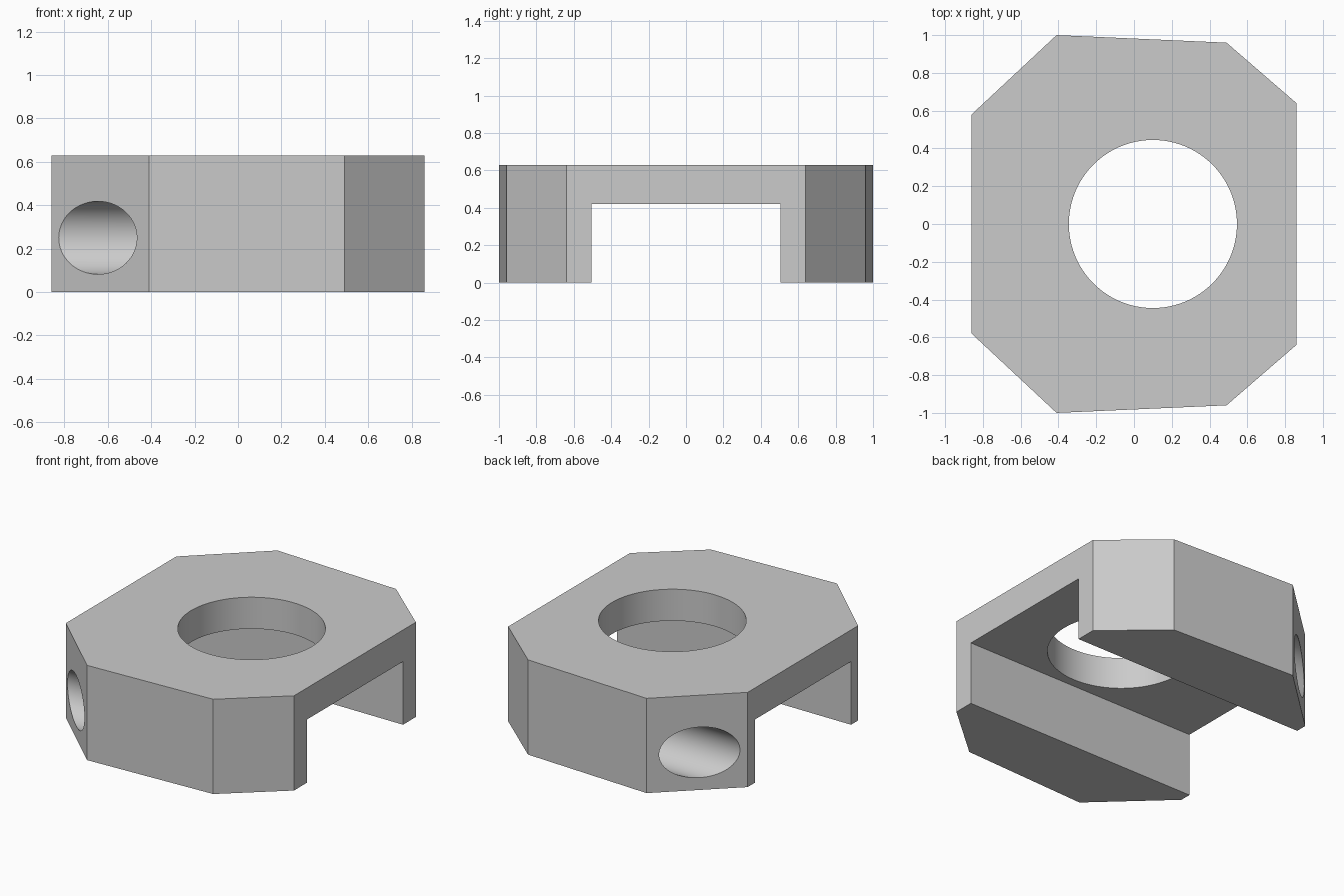
import bpy
import bmesh
import math

cube = bpy.data.objects.get("Cube")
if cube:
    bpy.data.objects.remove(cube, do_unlink=True)

HEIGHT = 0.63
CHANNEL_TOP = 0.42

# Single grey material
grey = bpy.data.materials.new("plain grey")
grey.use_nodes = True
colour = (0.6, 0.6, 0.6, 1)
grey.diffuse_color = colour
for node in grey.node_tree.nodes:
    if node.type == "BSDF_PRINCIPLED":
        node.inputs["Base Color"].default_value = colour

# Eight-sided plate extruded from its outline, mirrored front to back
half = [(0.86, 0.64), (0.49, 0.96), (-0.41, 1.0), (-0.86, 0.58)]
outline = half + [(x, -y) for x, y in reversed(half)]
bm = bmesh.new()
base = bm.faces.new([bm.verts.new((x, y, 0)) for x, y in outline])
top = bmesh.ops.extrude_face_region(bm, geom=[base])
verts = [g for g in top["geom"] if isinstance(g, bmesh.types.BMVert)]
bmesh.ops.translate(bm, vec=(0, 0, HEIGHT), verts=verts)
bmesh.ops.recalc_face_normals(bm, faces=bm.faces)
mesh = bpy.data.meshes.new("bracket_block")
bm.to_mesh(mesh)
bm.free()
block = bpy.data.objects.new("bracket_block", mesh)
bpy.context.collection.objects.link(block)
mesh.materials.append(grey)


def cut(cutter, name):
    """Subtract a cutter from the block, then discard it."""
    cutter.name = name
    cutter.hide_render = True
    cutter.data.materials.append(grey)
    bpy.ops.object.select_all(action="DESELECT")
    block.select_set(True)
    bpy.context.view_layer.objects.active = block
    mod = block.modifiers.new(name, "BOOLEAN")
    mod.operation = "DIFFERENCE"
    mod.solver = "EXACT"
    mod.object = cutter
    bpy.ops.object.modifier_apply(modifier=mod.name)
    bpy.data.objects.remove(cutter, do_unlink=True)


# Channel running the full width underneath
bpy.ops.mesh.primitive_cube_add(size=1, location=(0, 0, CHANNEL_TOP - 0.5))
channel = bpy.context.object
channel.scale = (3, 1.01, 1)
cut(channel, "channel_cutter")

# Round opening through the top
bpy.ops.mesh.primitive_cylinder_add(
    vertices=96, radius=0.445, depth=1, location=(0.1, 0, HEIGHT))
cut(bpy.context.object, "opening_cutter")

# Blind sideways bores entering the two right-hand chamfers
bore_start, bore_end = -1.2, 0.15
for side in (-1, 1):
    bpy.ops.mesh.primitive_cylinder_add(
        vertices=64, radius=0.168, depth=bore_end - bore_start,
        location=((bore_start + bore_end) / 2, side * 0.78, 0.25),
        rotation=(0, math.pi / 2, 0))
    cut(bpy.context.object, "bore_cutter")

# Smooth round walls, crisp edges elsewhere
block.select_set(True)
bpy.context.view_layer.objects.active = block
bpy.ops.object.shade_smooth_by_angle(angle=math.radians(20))
